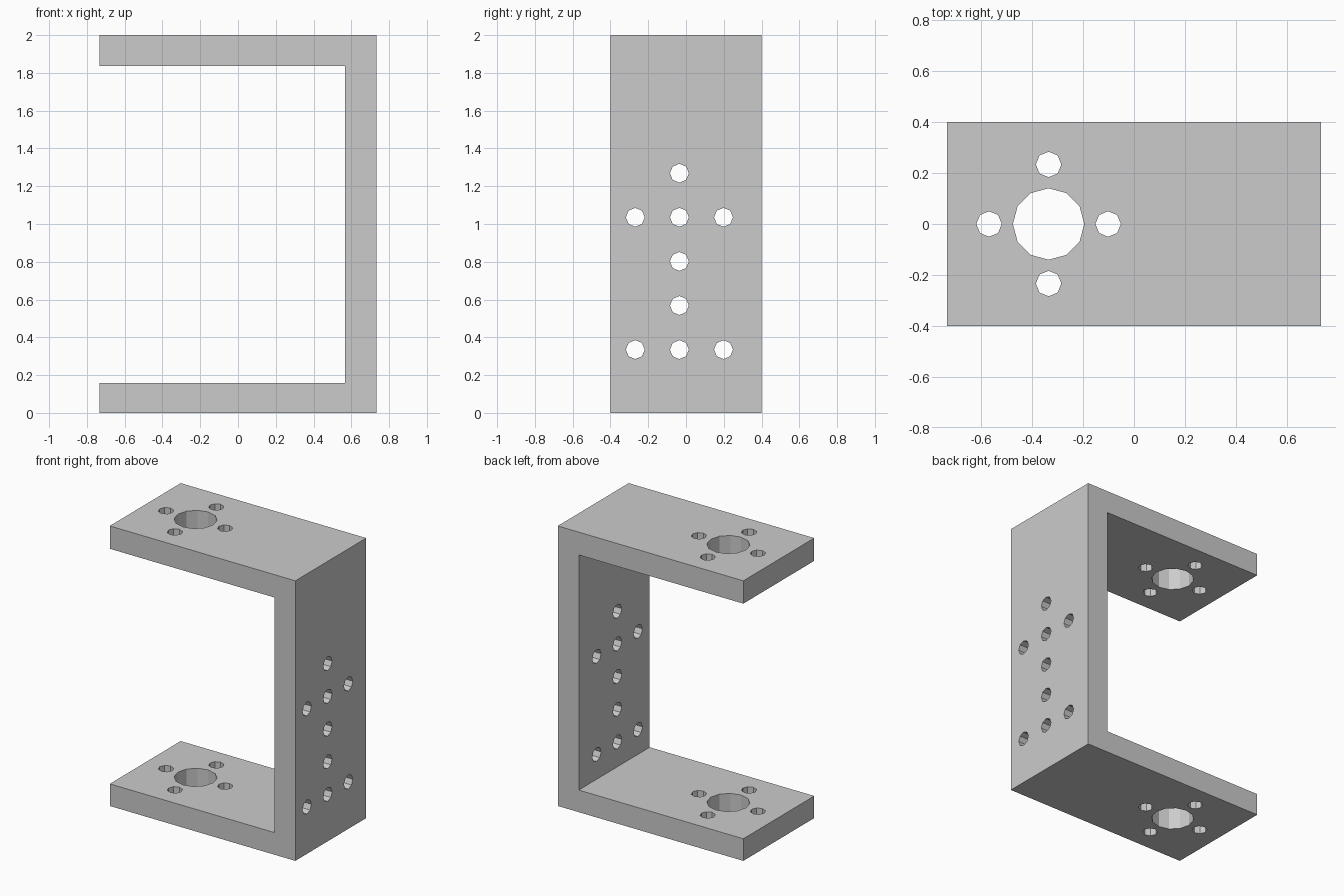
import bpy, bmesh
from math import pi
from mathutils import Matrix, Vector

cube = bpy.data.objects.get("Cube")
if cube:
    bpy.data.objects.remove(cube, do_unlink=True)

GREY = (0.6, 0.6, 0.6, 1)
mat = bpy.data.materials.new("plain grey")
mat.use_nodes = True
mat.diffuse_color = GREY
mat.node_tree.nodes["Principled BSDF"].inputs["Base Color"].default_value = GREY


def make_object(name, bm):
    bmesh.ops.recalc_face_normals(bm, faces=bm.faces)
    mesh = bpy.data.meshes.new(name)
    bm.to_mesh(mesh)
    bm.free()
    mesh.materials.append(mat)
    obj = bpy.data.objects.new(name, mesh)
    bpy.context.collection.objects.link(obj)
    return obj


def add_drill(bm, centre, radius, sides, length, rotation=Matrix()):
    bmesh.ops.create_cone(bm, cap_ends=True, segments=sides, radius1=radius,
                          radius2=radius, depth=length,
                          matrix=Matrix.Translation(centre) @ rotation)


# C-shaped bracket: side profile extruded across its depth
HX, HY, HEIGHT = 0.733, 0.4, 2.0
WALL_X, FLOOR_Z, CEILING_Z = 0.567, 0.158, 1.837
profile = [(-HX, 0), (HX, 0), (HX, HEIGHT), (-HX, HEIGHT),
           (-HX, CEILING_Z), (WALL_X, CEILING_Z), (WALL_X, FLOOR_Z), (-HX, FLOOR_Z)]
bm = bmesh.new()
face = bm.faces.new([bm.verts.new((x, -HY, z)) for x, z in profile])
extruded = bmesh.ops.extrude_face_region(bm, geom=[face])
bmesh.ops.translate(bm, vec=(0, 2 * HY, 0),
                    verts=[g for g in extruded["geom"] if isinstance(g, bmesh.types.BMVert)])
bracket = make_object("bracket", bm)

# Holes through both plates: a large bore ringed by four screw holes
PITCH, SCREW_R = 0.2335, 0.05
bm = bmesh.new()
bore = Vector((-0.335, 0, HEIGHT / 2))
add_drill(bm, bore, 0.14, 12, 3)
for dx, dy in ((1, 0), (-1, 0), (0, 1), (0, -1)):
    add_drill(bm, bore + PITCH * Vector((dx, dy, 0)), SCREW_R, 8, 3)

# Screw holes through the wall: a column of five and two side pairs
sideways = Matrix.Rotation(pi / 2, 4, 'Y')
for col, row in [(0, r) for r in range(5)] + [(c, r) for c in (-1, 1) for r in (0, 3)]:
    centre = Vector((0.65, -0.035 + col * PITCH, 0.335 + row * PITCH))
    add_drill(bm, centre, SCREW_R, 8, 0.4, sideways)
drills = make_object("hole_cutter", bm)
drills.hide_render = True

# Cut the holes, then discard the cutter
cut = bracket.modifiers.new("holes", 'BOOLEAN')
cut.operation = 'DIFFERENCE'
cut.solver = 'EXACT'
cut.object = drills
bpy.context.view_layer.objects.active = bracket
bpy.ops.object.modifier_apply(modifier=cut.name)
bpy.data.objects.remove(drills, do_unlink=True)
